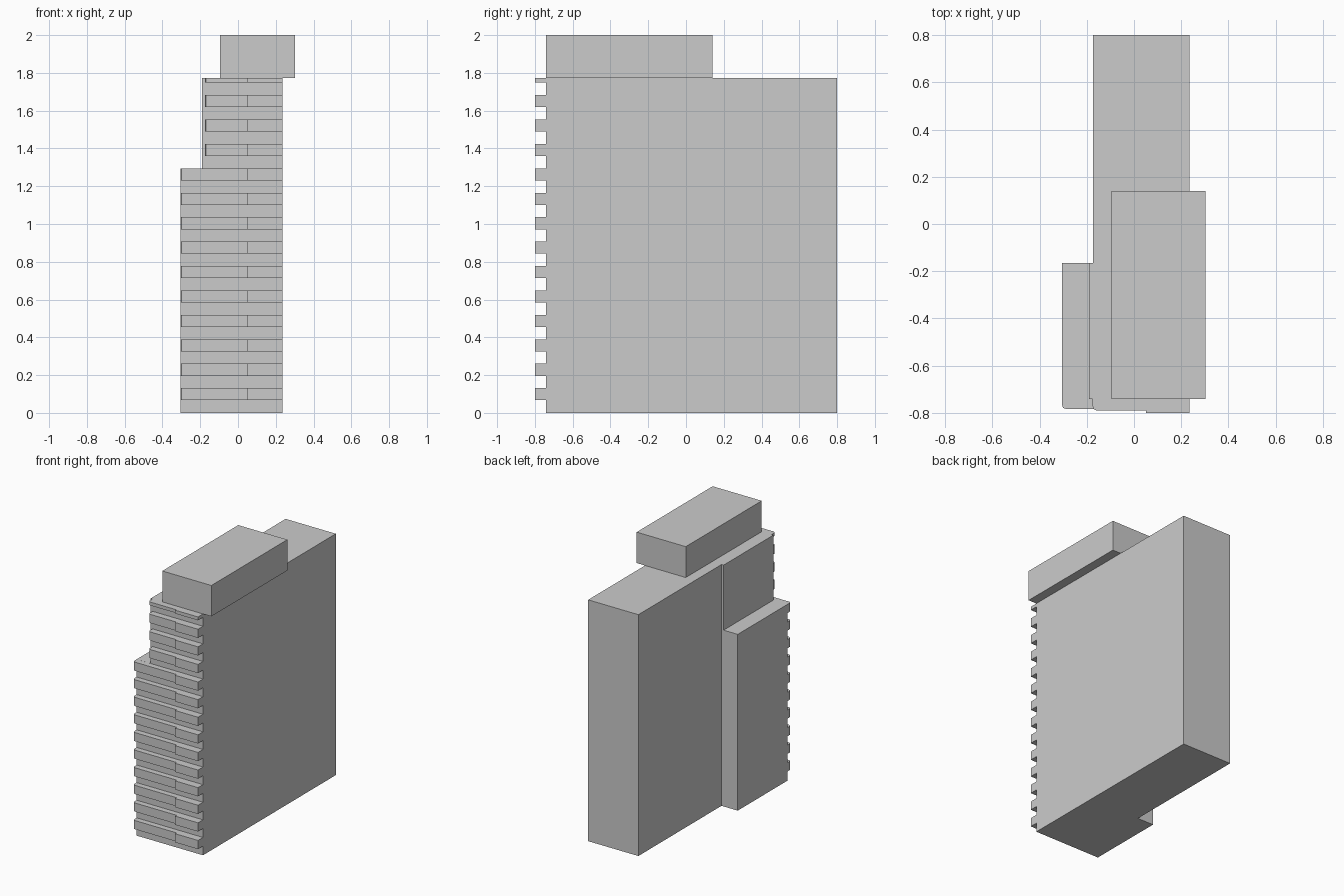
import bpy, bmesh

if "Cube" in bpy.data.objects:
    bpy.data.objects.remove(bpy.data.objects["Cube"])


def prism(name, outline, z0, z1):
    """Extrude an xy outline between two heights."""
    bm = bmesh.new()
    face = bm.faces.new([bm.verts.new((x, y, z0)) for x, y in outline])
    ext = bmesh.ops.extrude_face_region(bm, geom=[face])
    top = [g for g in ext["geom"] if isinstance(g, bmesh.types.BMVert)]
    bmesh.ops.translate(bm, verts=top, vec=(0, 0, z1 - z0))
    bmesh.ops.recalc_face_normals(bm, faces=bm.faces)
    mesh = bpy.data.meshes.new(name)
    bm.to_mesh(mesh)
    bm.free()
    ob = bpy.data.objects.new(name, mesh)
    bpy.context.collection.objects.link(ob)
    return ob


def box(name, x0, x1, y0, y1, z0, z1):
    return prism(name, [(x0, y0), (x1, y0), (x1, y1), (x0, y1)], z0, z1)


FRONT, ROOF, WING_TOP = -0.742, 1.773, 1.295

# Main slab and rooftop block
box("main_tower", -0.173, 0.235, FRONT, 0.8, 0, ROOF)
box("roof_block", -0.096, 0.303, FRONT, 0.14, ROOF, 2.0)

# Stepped side wing
box("lower_wing", -0.305, -0.173, FRONT, -0.165, 0, WING_TOP)
box("upper_wing", -0.19, -0.173, FRONT, -0.165, WING_TOP, ROOF)

# Projecting floor bands on the front, one per storey
PITCH, HEIGHT = 0.1293, 0.064
for i in range(14):
    z0 = 0.067 + i * PITCH
    z1 = min(z0 + HEIGHT, ROOF)
    if i < 10:
        left, front = -0.305, -0.784
    else:
        left, front = -0.175, -0.790
    # Left balcony band with a softened outer corner
    corner = [(left, front + 0.016), (left + 0.005, front + 0.005), (left + 0.016, front)]
    prism(f"balcony_band_{i}", corner + [(0.05, front), (0.05, FRONT), (left, FRONT)], z0, z1)
    # Right band, slightly further forward
    box(f"bay_band_{i}", 0.05, 0.235, -0.8, FRONT, z0, z1)
